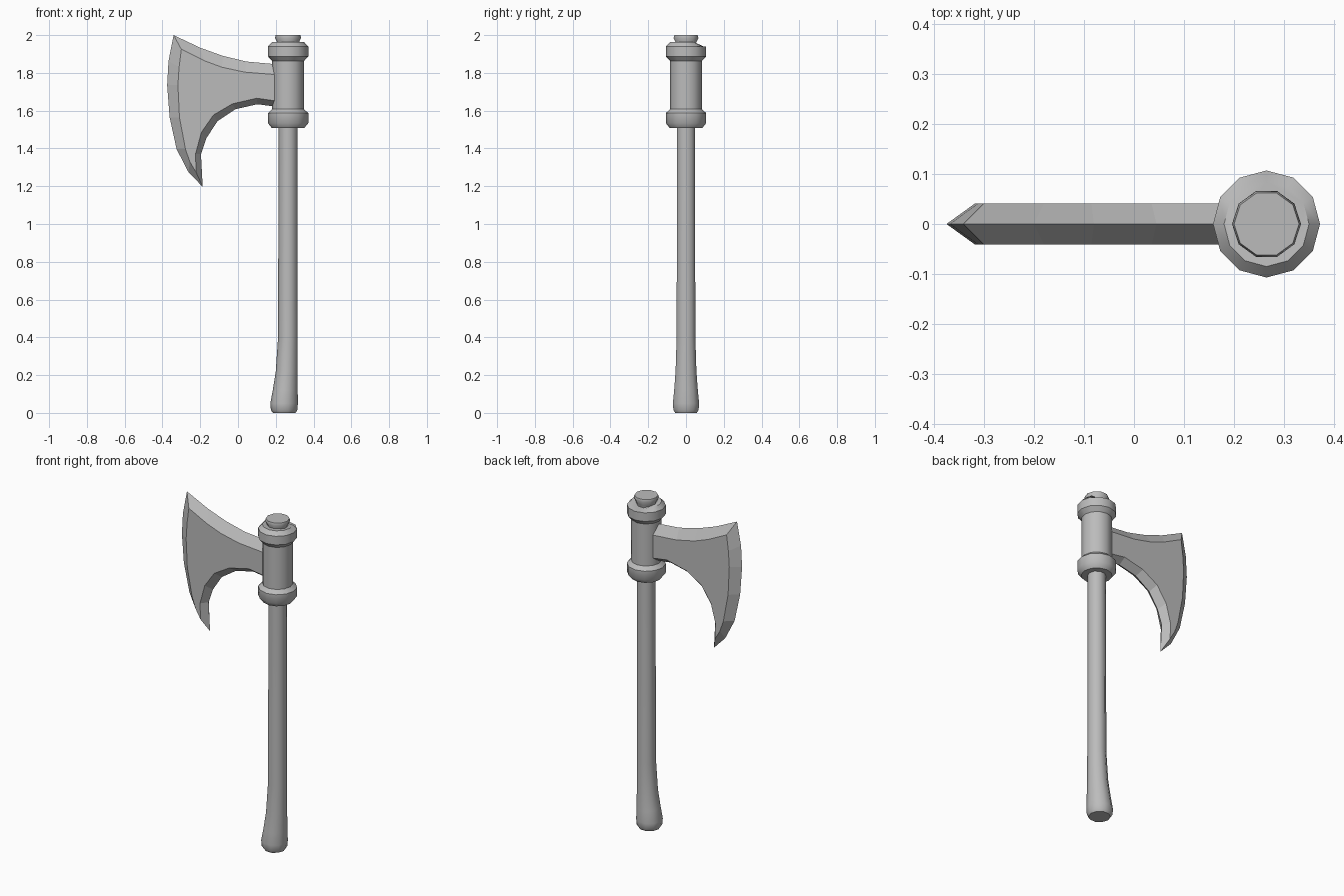
import bpy, bmesh, math

cube = bpy.data.objects.get("Cube")
if cube:
    bpy.data.objects.remove(cube)

AXIS = 0.265  # x of the handle's centre line

grey = bpy.data.materials.new("plain grey")
grey.use_nodes = True
grey.diffuse_color = (0.5, 0.5, 0.5, 1)
grey.node_tree.nodes["Principled BSDF"].inputs["Base Color"].default_value = (0.5, 0.5, 0.5, 1)


def finish(name, bm, angle=None):
    bmesh.ops.recalc_face_normals(bm, faces=bm.faces)
    mesh = bpy.data.meshes.new(name)
    bm.to_mesh(mesh)
    bm.free()
    mesh.materials.append(grey)
    obj = bpy.data.objects.new(name, mesh)
    bpy.context.collection.objects.link(obj)
    if angle:
        bpy.ops.object.select_all(action='DESELECT')
        obj.select_set(True)
        bpy.context.view_layer.objects.active = obj
        bpy.ops.object.shade_smooth_by_angle(angle=math.radians(angle))
    return obj


def bridge(bm, a, b, closed=True):
    n = len(a)
    for i in range(n if closed else n - 1):
        j = (i + 1) % n
        bm.faces.new((a[i], a[j], b[j], b[i]))


def lathe(name, profile, sides, angle, adjust=None):
    """Stack of rings given as (height, radius, centre x)."""
    bm = bmesh.new()
    rings = []
    for z, r, cx in profile:
        turn = [2 * math.pi * i / sides for i in range(sides)]
        rings.append([bm.verts.new((cx + r * math.cos(t), r * math.sin(t), z)) for t in turn])
    for a, b in zip(rings, rings[1:]):
        bridge(bm, a, b)
    bm.faces.new(rings[0])
    bm.faces.new(rings[-1])
    if adjust:
        adjust(rings)
    return finish(name, bm, angle)


# Handle with a flared, forward-leaning butt
lathe("handle", [(0, .06, .245), (.015, .07, .244), (.05, .073, .244), (.12, .066, .25),
                 (.22, .058, .258), (.4, .052, .264), (1.55, .05, AXIS)], 10, 50)

# Knob where the handle shows above the head
lathe("handle_knob", [(1.9, .05, AXIS), (1.96, .057, AXIS), (1.985, .069, AXIS),
                      (2.0, .065, AXIS)], 10, 40)


# Socket with a banded rim at each end; the upper rim is worn down at the back
def wear(rings):
    for v in rings[-1]:
        if v.co.y > .06:
            v.co.z = 1.94


socket = [(1.507, .085), (1.534, .107), (1.587, .107), (1.608, .084),
          (1.862, .084), (1.888, .107), (1.94, .107), (1.963, .085)]
lathe("socket", [(z, r, AXIS) for z, r in socket], 12, 40, wear)

# Blade: a thin outer outline at y = 0 and a flat cheek outline on each side
outer = [(.21, 1.845), (.045, 1.86), (-.08, 1.89), (-.2, 1.933), (-.341, 2.0),
         (-.368, 1.862), (-.375, 1.735), (-.362, 1.565), (-.325, 1.396), (-.262, 1.274),
         (-.187, 1.197),
         (-.196, 1.37), (-.167, 1.455), (-.108, 1.545), (-.013, 1.608), (.103, 1.634), (.21, 1.62)]
cheek = [(.21, 1.79), (.035, 1.804), (-.085, 1.83), (-.18, 1.865), (-.3, 1.925),
         (-.312, 1.83), (-.318, 1.735), (-.31, 1.565), (-.278, 1.396), (-.255, 1.33),
         (-.222, 1.274),
         (-.225, 1.37), (-.194, 1.485), (-.13, 1.577), (-.03, 1.636), (.1, 1.666), (.21, 1.65)]
bm = bmesh.new()
rim = [bm.verts.new((x, 0, z)) for x, z in outer]
sides = []
for y in (-.041, .041):
    face = [bm.verts.new((x, y, z)) for x, z in cheek]
    bm.faces.new(face)
    bridge(bm, rim, face, closed=False)
    sides.append(face)
bm.faces.new((rim[0], sides[0][0], sides[0][-1], rim[-1], sides[1][-1], sides[1][0]))
finish("blade", bm)
